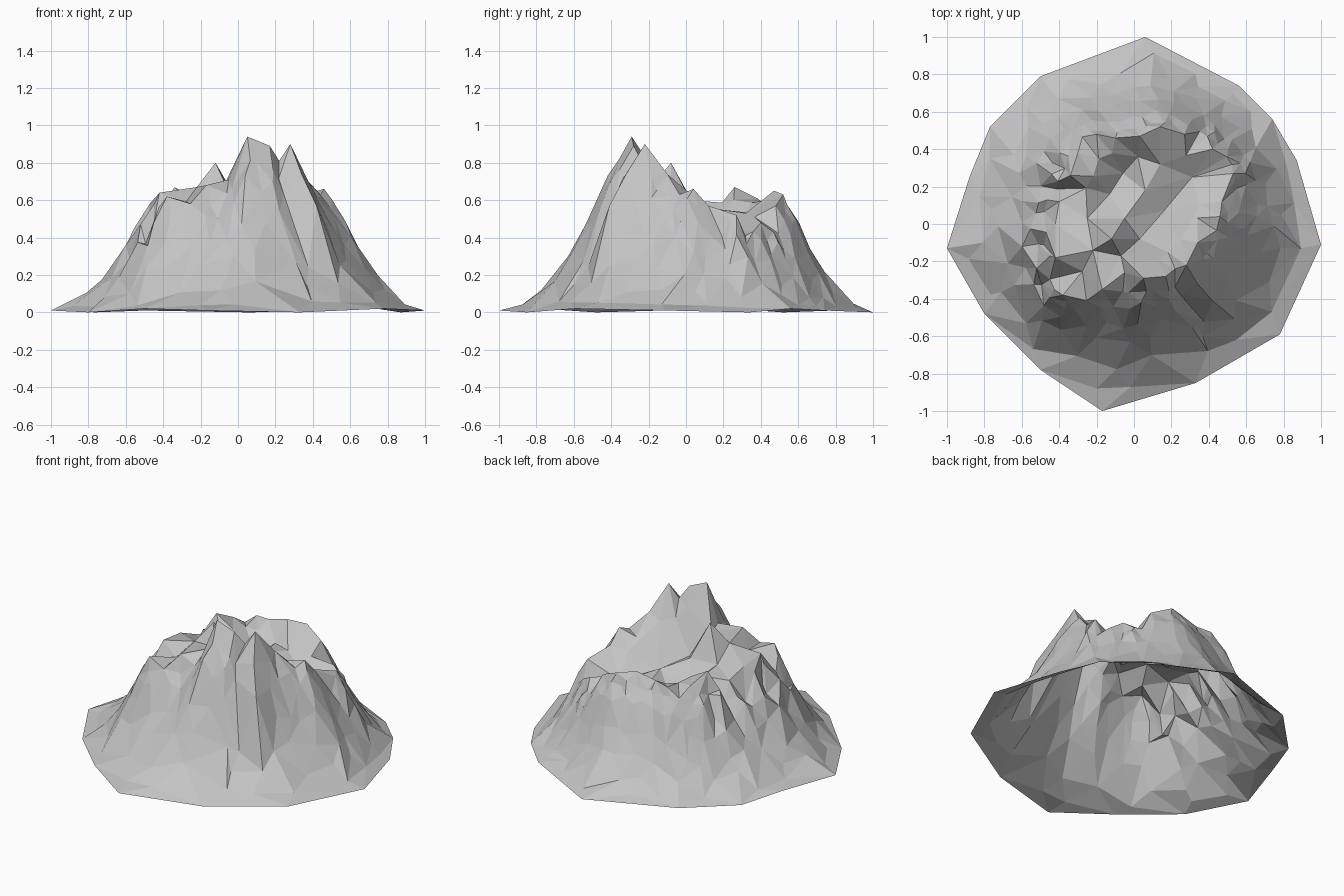
import bpy
import math
import random
from mathutils import Vector
from mathutils.geometry import delaunay_2d_cdt

random.seed(4)
cube = bpy.data.objects.get("Cube")
if cube:
    bpy.data.objects.remove(cube, do_unlink=True)

# Rock colour
rock = bpy.data.materials.new("grey_rock")
rock.use_nodes = True
rock.diffuse_color = (0.55, 0.55, 0.55, 1)
bsdf = rock.node_tree.nodes["Principled BSDF"]
bsdf.inputs["Base Color"].default_value = (0.55, 0.55, 0.55, 1)
bsdf.inputs["Roughness"].default_value = 0.9

# Key curves: crater floor, the rim with its peaks, and the foot outline
FLOOR = Vector((0.05, 0.12, 0.5))
RIM = [Vector(p) for p in (
    (.47, .12, .57), (.53, .27, .52), (.42, .4, .48), (.27, .48, .57),
    (.14, .52, .63), (.03, .47, .65), (-.1, .46, .62), (-.2, .48, .61),
    (-.3, .38, .61), (-.34, .26, .67), (-.4, .12, .57), (-.42, 0, .62),
    (-.42, -.18, .64), (-.38, -.38, .62), (-.17, -.35, .68), (-.05, -.26, .71),
    (.05, -.29, .94), (.17, -.28, .89), (.22, -.24, .81), (.28, -.22, .9),
    (.34, -.1, .74), (.46, .04, .66))]
# Crags: west spire and plateau, valley, middle ridge, basin, south-east spur
CRAGS = [Vector(p) for p in (
    (-.12, -.08, .8), (-.07, -.17, .69), (-.22, -.14, .67), (-.25, .03, .6),
    (.03, -.08, .54), (.16, .07, .47), (.31, .25, .43),
    (-.05, .03, .59), (.06, .18, .55), (.14, .32, .53),
    (-.13, .16, .48), (-.06, .27, .46), (.02, .36, .53),
    (.34, -.32, .74), (.42, -.41, .57))]
FOOT = [Vector((x, y, 0.01)) for x, y in (
    (.06, 1), (.56, .74), (.74, .56), (.87, .34), (1, -.11), (.78, -.59),
    (.33, -.85), (-.17, -1), (-.5, -.78), (-.8, -.48), (-1, -.13),
    (-.88, .25), (-.77, .52), (-.5, .79))]
for i, p in enumerate(FOOT):
    p.z = 0.02 * (i % 3) / 2
SLOPE = [(0, 1), (.2, .79), (.44, .42), (.65, .18), (.82, .055), (1, 0)]
TURN = 2 * math.pi


def angle(p):
    return math.atan2(p.y - FLOOR.y, p.x - FLOOR.x) % TURN


def on_loop(loop, a):
    """Point of a closed loop in direction a from the crater floor."""
    pts = sorted(loop, key=angle)
    for i, p in enumerate(pts):
        q = pts[(i + 1) % len(pts)]
        span = (angle(q) - angle(p)) % TURN
        off = (a - angle(p)) % TURN
        if off <= span:
            return p.lerp(q, off / span)
    return pts[0].copy()


def slope(t):
    for (t0, h0), (t1, h1) in zip(SLOPE, SLOPE[1:]):
        if t <= t1:
            return h0 + (h1 - h0) * (t - t0) / (t1 - t0)
    return 0


def surface(a, t):
    """Mountain surface: t from -1 (floor) through 0 (rim) to 1 (foot)."""
    rim = on_loop(RIM, a)
    if t < 0:
        p = rim.lerp(FLOOR, -t)
        p.z = FLOOR.z + (rim.z - FLOOR.z) * (1 + t) ** 1.2
        return p
    foot = on_loop(FOOT, a)
    p = rim.lerp(foot, t)
    p.z = foot.z * t + rim.z * slope(t)
    return p


def rugged(a):
    """How strongly gullies cut the slope: west side and north-east gap."""
    deg = math.degrees(a)
    if 150 < deg < 222:
        return 1.0
    return 0.6 if deg < 55 else 0.12


# Scatter facet corners in rings, denser toward the rim
points = [p.copy() for p in RIM + FOOT + CRAGS]
rings = [(-.25, 24), (.1, 48), (.22, 48),
         (.36, 40), (.52, 30), (.68, 22), (.84, 20)]
for t, count in rings:
    step = TURN / count
    for i in range(count):
        a = (i + random.uniform(-.3, .3)) * step % TURN
        p = surface(a, t + random.uniform(-.04, .04))
        if min((p.to_2d() - q.to_2d()).length for q in CRAGS) < 0.1:
            continue
        # Alternate corners sink into narrow gullies that fade downhill
        fade = max(0, 1 - abs(t) / 0.65)
        rough = rugged(a)
        if i % 2 and t > 0:
            p.z -= 0.1 * fade * rough
        p.z += random.uniform(-.025, .025) * (0.1 + fade * (0.3 + 0.7 * rough))
        points.append(p)

# Join the corners into one open shell of flat triangles
flat = [p.to_2d() for p in points]
verts, edges, faces, source, _, _ = delaunay_2d_cdt(flat, [], [], 0, 1e-5)
coords = [(v.x, v.y, max(0, points[source[i][0]].z)) for i, v in enumerate(verts)]
mesh = bpy.data.meshes.new("mountain")
mesh.from_pydata(coords, [], faces)
mesh.materials.append(rock)
mesh.update()
mountain = bpy.data.objects.new("mountain", mesh)
bpy.context.scene.collection.objects.link(mountain)
